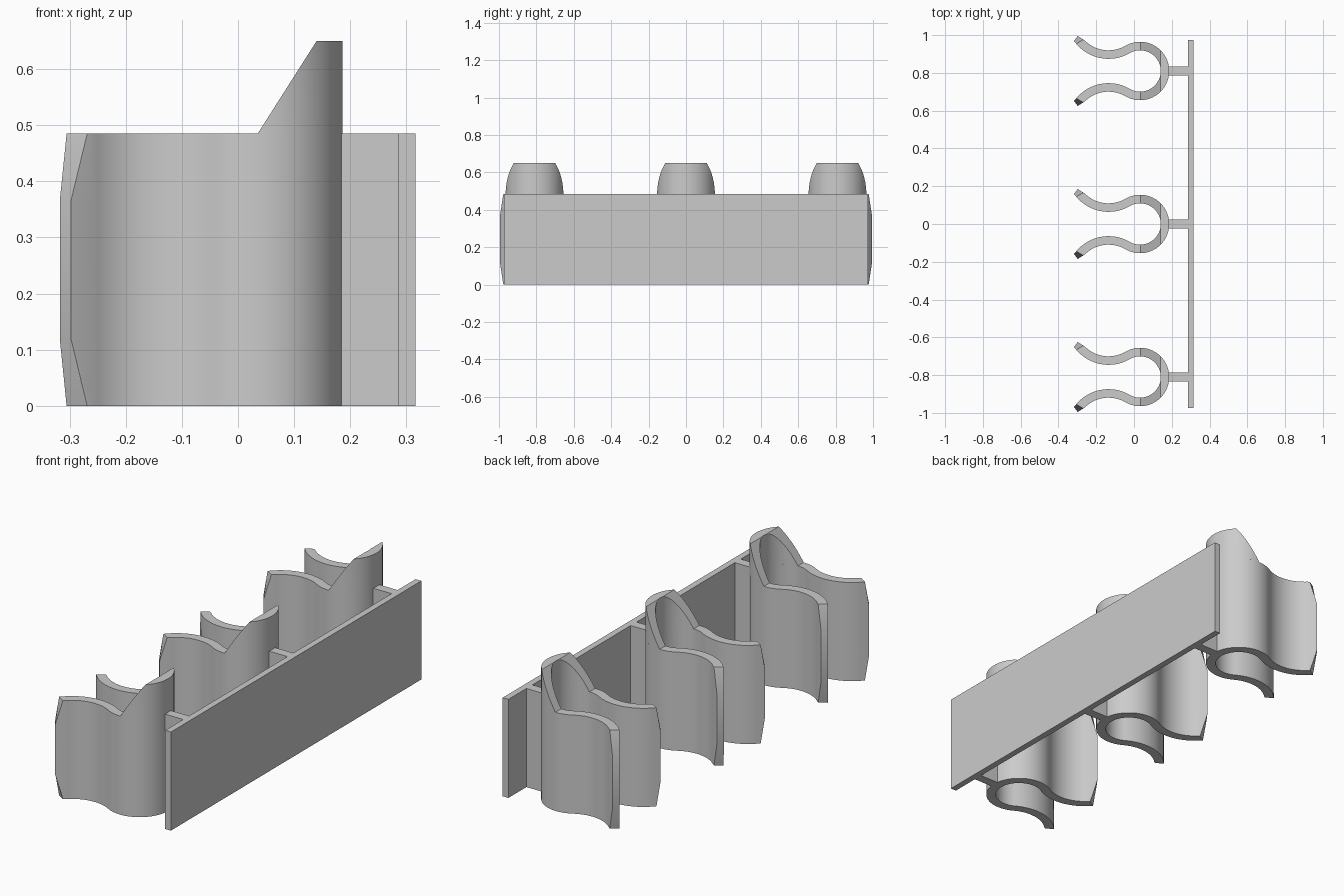
import bpy, bmesh
from math import radians, cos, sin
from mathutils import Vector

cube = bpy.data.objects.get("Cube")
if cube:
    bpy.data.objects.remove(cube, do_unlink=True)

HEIGHT, HOOD_TOP = 0.485, 0.65
RING = Vector((0.032, 0))        # ring centre
LIP = Vector((-0.135, 0.287))    # centre of the outward curve of an arm
RING_R, LIP_R, HALF = 0.132, 0.2, 0.0225
SPACING = 0.81

grey = bpy.data.materials.new("plain grey")
grey.use_nodes = True
colour = (0.6, 0.6, 0.6, 1)
grey.diffuse_color = colour
grey.node_tree.nodes["Principled BSDF"].inputs["Base Color"].default_value = colour


def finish(bm, name, smooth=False):
    bmesh.ops.recalc_face_normals(bm, faces=bm.faces)
    mesh = bpy.data.meshes.new(name)
    bm.to_mesh(mesh)
    bm.free()
    mesh.materials.append(grey)
    obj = bpy.data.objects.new(name, mesh)
    bpy.context.collection.objects.link(obj)
    if smooth:
        bpy.ops.object.select_all(action='DESELECT')
        obj.select_set(True)
        bpy.context.view_layer.objects.active = obj
        bpy.ops.object.shade_smooth_by_angle(angle=radians(30))
    return obj


def polar(centre, r, deg):
    a = radians(deg)
    return centre + Vector((r * cos(a), r * sin(a)))


def steps(a, b, n):
    return [a + (b - a) * i / n for i in range(n + 1)]


def band(sections):
    """Solid wall from stacked levels of (z, [(inside, outside), ...])."""
    bm = bmesh.new()
    levels = []
    for z, pairs in sections:
        levels.append([[bm.verts.new((p.x, p.y, z)) for p in pair] for pair in pairs])
    for low, high in zip(levels, levels[1:]):
        loops = [[p[0] for p in lv] + [p[1] for p in reversed(lv)] for lv in (low, high)]
        for i in range(len(loops[0])):
            bm.faces.new((loops[0][i - 1], loops[0][i], loops[1][i], loops[1][i - 1]))
    for lv in (levels[0], levels[-1]):
        for a, b in zip(lv, lv[1:]):
            bm.faces.new((a[0], b[0], b[1], a[1]))
    return bm


def clip_pairs(full_tip):
    """Plan of the clip: ring, then an arm flaring out on each side."""
    arm = [(polar(RING, RING_R - HALF, a), polar(RING, RING_R + HALF, a))
           for a in steps(0, 120, 28)]
    arm += [(polar(LIP, LIP_R + HALF, a), polar(LIP, LIP_R - HALF, a))
            for a in steps(300, 226, 18)[1:]]
    if full_tip:
        arm.append((polar(LIP, 0.223, 215), polar(LIP, 0.192, 212)))
    else:
        arm.append((polar(LIP, 0.2225, 220), polar(LIP, 0.18, 222)))
    flip = [tuple(Vector((p.x, -p.y)) for p in pair) for pair in arm[:0:-1]]
    return flip + arm


# Back plate and clips
def block(name, low, high):
    bm = bmesh.new()
    bmesh.ops.create_cube(bm, size=1)
    for v in bm.verts:
        v.co = [h if c > 0 else l for c, l, h in zip(v.co, low, high)]
    return finish(bm, name)


block("back_plate", (0.285, -0.973, 0), (0.316, 0.973, HEIGHT))

for label, y in (("front", -SPACING), ("middle", 0), ("back", SPACING)):
    block(label + "_stem", (0.175, y - 0.023, 0), (0.287, y + 0.023, HEIGHT))

    # Clip wall with tips trimmed back at top and bottom
    clip = finish(band([(0, clip_pairs(False)), (0.12, clip_pairs(True)),
                        (0.365, clip_pairs(True)), (HEIGHT, clip_pairs(False))]),
                  label + "_clip", True)
    clip.location.y = y

    # Raised half ring cut by a slope
    arc = [(polar(RING, RING_R - HALF, a), polar(RING, RING_R + HALF, a))
           for a in steps(-94, 94, 44)]
    bm = band([(HEIGHT, arc), (HOOD_TOP, arc)])
    cut = bmesh.ops.bisect_plane(
        bm, geom=bm.verts[:] + bm.edges[:] + bm.faces[:],
        plane_co=(0.035, 0, HEIGHT), plane_no=(HEIGHT - HOOD_TOP, 0, 0.105),
        clear_outer=True)
    edges = [e for e in cut["geom_cut"] if isinstance(e, bmesh.types.BMEdge)]
    bmesh.ops.holes_fill(bm, edges=bm.edges[:])
    hood = finish(bm, label + "_raised_collar", True)
    hood.location.y = y
